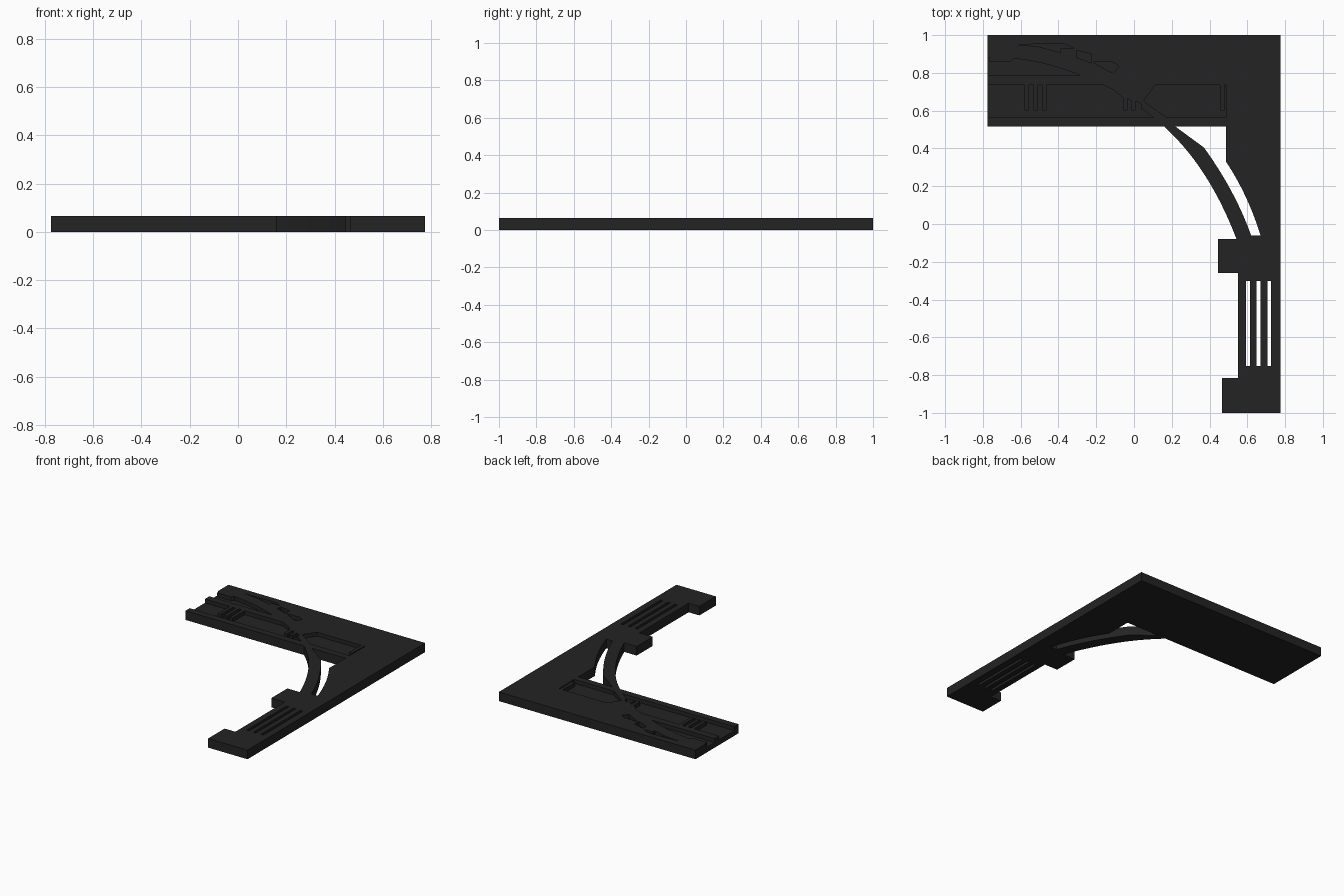
import bpy, bmesh
from mathutils import Vector

if "Cube" in bpy.data.objects:
    bpy.data.objects.remove(bpy.data.objects["Cube"])

THICK = 0.065      # slab thickness
FLOOR = 0.037      # height of the engraved floors

dark = bpy.data.materials.new("charcoal")
dark.diffuse_color = (0.017, 0.017, 0.017, 1)
dark.use_nodes = True
dark.node_tree.nodes["Principled BSDF"].inputs["Base Color"].default_value = dark.diffuse_color


def prism(name, pts, z0, z1):
    """Extrude a closed xy outline from z0 to z1."""
    bm = bmesh.new()
    face = bm.faces.new([bm.verts.new((x, y, z0)) for x, y in pts])
    new = bmesh.ops.extrude_face_region(bm, geom=[face])["geom"]
    bmesh.ops.translate(bm, vec=(0, 0, z1 - z0),
                        verts=[v for v in new if isinstance(v, bmesh.types.BMVert)])
    bmesh.ops.recalc_face_normals(bm, faces=bm.faces)
    mesh = bpy.data.meshes.new(name)
    bm.to_mesh(mesh)
    bm.free()
    mesh.materials.append(dark)
    ob = bpy.data.objects.new(name, mesh)
    bpy.context.collection.objects.link(ob)
    return ob


def arc(a, m, b, n=14):
    """Smooth curve from a to b passing through m."""
    a, m, b = Vector(a), Vector(m), Vector(b)
    c = 2 * m - (a + b) / 2
    return [tuple((1 - t) ** 2 * a + 2 * t * (1 - t) * c + t * t * b)
            for t in (i / n for i in range(n + 1))]


def rect(x0, x1, y0, y1):
    return [(x0, y0), (x1, y0), (x1, y1), (x0, y1)]


def teeth(starts, width, top, bottom):
    """Outline of raised bars hanging into a recess, left to right."""
    pts = []
    for x in starts:
        pts += [(x, top), (x, bottom), (x + width, bottom), (x + width, top)]
    return pts


def cut(target, name, pts, z0):
    cutter = prism(name, pts, z0, THICK + 0.05)
    cutter.hide_render = True
    mod = target.modifiers.new(name, "BOOLEAN")
    mod.operation, mod.solver, mod.object = "DIFFERENCE", "EXACT", cutter
    bpy.context.view_layer.objects.active = target
    bpy.ops.object.modifier_apply(modifier=mod.name)
    bpy.data.objects.remove(cutter)


# Bracket: beam, curved brace, capital block, post and foot in one outline
outline = [(-0.775, 1), (-0.775, 0.515)]
outline += arc((0.16, 0.515), (0.374, 0.26), (0.543, -0.08))
outline += [(0.445, -0.08), (0.445, -0.26), (0.55, -0.26), (0.55, -0.815),
            (0.465, -0.815), (0.465, -1), (0.775, -1), (0.775, 1)]
bracket = prism("bracket", outline, 0, THICK)

# Opening between brace and post
gap = [(0.22, 0.515)] + arc((0.37, 0.405), (0.515, 0.175), (0.62, -0.06))
gap += arc((0.67, -0.06), (0.59, 0.147), (0.488, 0.328)) + [(0.488, 0.515)]
cut(bracket, "brace_gap", gap, -0.05)

# Slots through the post
for x in (0.594, 0.649, 0.706):
    cut(bracket, "post_slot", rect(x, x + 0.02, -0.752, -0.303), -0.05)

# Long engraved panel, open at the beam end
panel = [(-0.8, 0.563), (-0.8, 0.735)]
panel += teeth((-0.58, -0.532, -0.486), 0.024, 0.735, 0.6)
panel += [(-0.16, 0.735), (-0.10, 0.705)]
panel += teeth((-0.057,), 0.022, 0.665, 0.6)
panel += teeth((-0.013,), 0.022, 0.65, 0.6)
panel += [(0.04, 0.635), (0.04, 0.61), (0.105, 0.563)]
cut(bracket, "long_panel", panel, FLOOR)

# Pointed engraved panel beside the corner
pointed = [(0.11, 0.735)] + teeth((0.456,), 0.024, 0.735, 0.6)
pointed += [(0.487, 0.735), (0.487, 0.563), (0.175, 0.563), (0.052, 0.65)]
cut(bracket, "pointed_panel", pointed, FLOOR)

# Tapered engraving above the long panel
taper = [(-0.8, 0.785), (-0.8, 0.88), (-0.765, 0.88), (-0.765, 0.858),
         (-0.655, 0.858), (-0.64, 0.876)]
taper += arc((-0.6, 0.872), (-0.44, 0.84), (-0.28, 0.785), 6)
cut(bracket, "taper_engraving", taper, FLOOR)

# Small engraved shards
shards = [
    [(-0.62, 0.95), (-0.37, 0.955), (-0.32, 0.93), (-0.39, 0.93), (-0.39, 0.907), (-0.5, 0.938)],
    [(-0.305, 0.92), (-0.225, 0.9), (-0.225, 0.852), (-0.305, 0.882)],
    [(-0.215, 0.857), (-0.115, 0.857), (-0.08, 0.837), (-0.11, 0.797), (-0.18, 0.835)],
]
for pts in shards:
    cut(bracket, "shard", pts, FLOOR)
